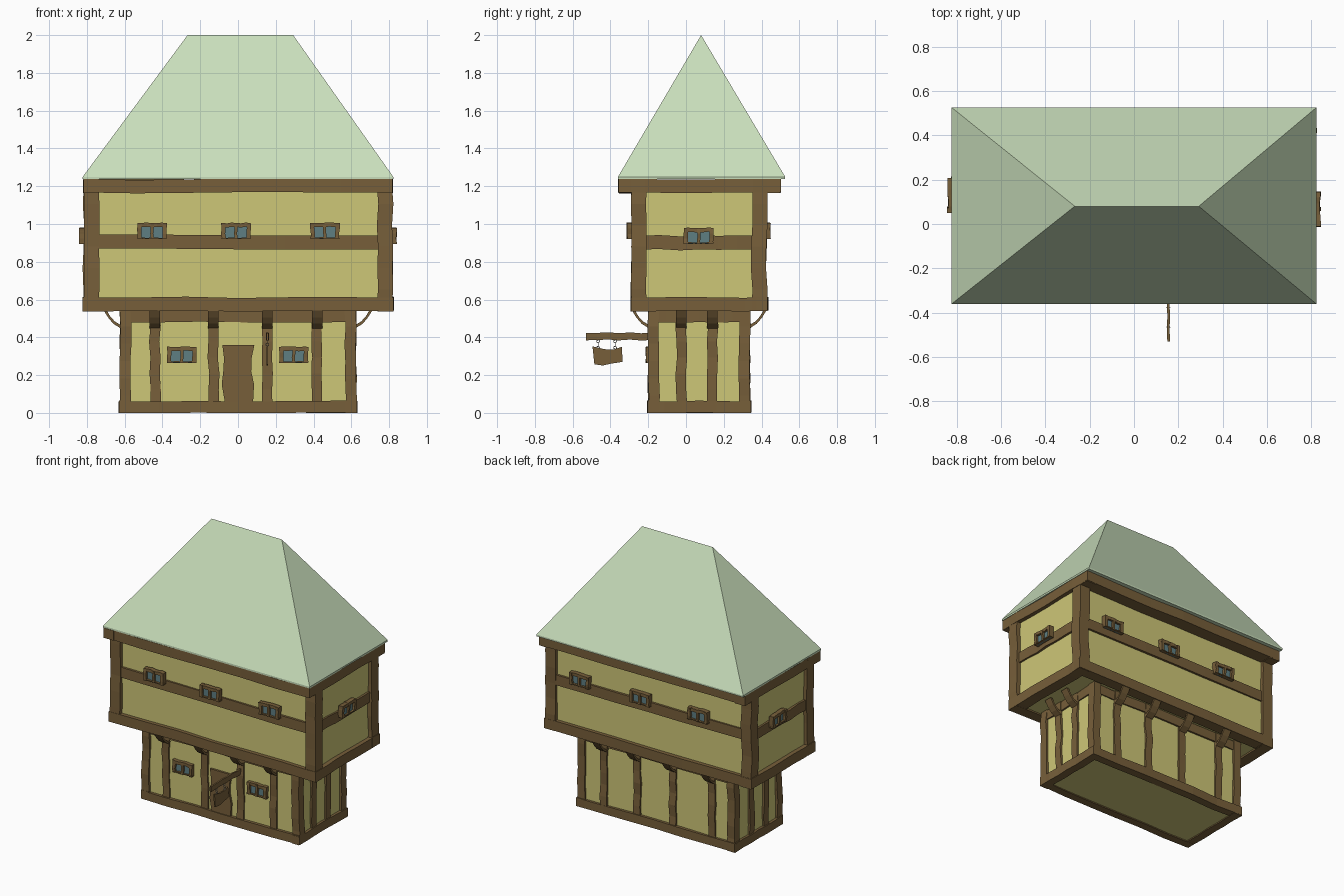
import bpy, bmesh, math, random
from mathutils import Vector, Matrix

if "Cube" in bpy.data.objects:
    bpy.data.objects.remove(bpy.data.objects["Cube"])

random.seed(4)


def srgb(r, g, b):
    f = lambda c: c / 12.92 if c <= 0.04045 else ((c + 0.055) / 1.055) ** 2.4
    return (f(r / 255), f(g / 255), f(b / 255), 1)


def material(name, rgb):
    m = bpy.data.materials.new(name)
    m.diffuse_color = srgb(*rgb)
    m.use_nodes = True
    m.node_tree.nodes["Principled BSDF"].inputs["Base Color"].default_value = m.diffuse_color
    return m


PLASTER = material("yellow plaster", (206, 199, 119))
TIMBER = material("brown timber", (119, 95, 58))
ROOF = material("pale green roof", (201, 222, 187))
GLASS = material("blue grey glass", (94, 126, 130))
METAL = material("grey metal", (150, 150, 146))


def finish(name, bm, mat, matrix=None):
    if matrix:
        bm.transform(matrix)
    bmesh.ops.recalc_face_normals(bm, faces=bm.faces)
    me = bpy.data.meshes.new(name)
    bm.to_mesh(me)
    bm.free()
    me.materials.append(mat)
    ob = bpy.data.objects.new(name, me)
    bpy.context.collection.objects.link(ob)
    return ob


def box(name, lo, hi, mat=TIMBER, wobble=0.0, cuts=6, matrix=None):
    """Box lo..hi, sliced along its longest axis, each slice shifted a little."""
    lo, hi = Vector(lo), Vector(hi)
    size = hi - lo
    ax = max(range(3), key=lambda i: size[i])
    o = [i for i in range(3) if i != ax]
    n = cuts if wobble else 1
    bm = bmesh.new()
    rings = []
    for k in range(n + 1):
        ring = []
        for a, b in ((0, 0), (1, 0), (1, 1), (0, 1)):
            p = Vector()
            p[ax] = lo[ax] + size[ax] * k / n
            p[o[0]] = (lo, hi)[a][o[0]]
            p[o[1]] = (lo, hi)[b][o[1]]
            ring.append(p)
        for s in o:
            d = random.uniform(-wobble, wobble)
            for p in ring:
                p[s] += d
                if p.z < 0.0:
                    p.z = 0.0
        rings.append([bm.verts.new(p) for p in ring])
    for r, q in zip(rings, rings[1:]):
        for i in range(4):
            j = (i + 1) % 4
            bm.faces.new((r[i], r[j], q[j], q[i]))
    bm.faces.new(rings[0])
    bm.faces.new(rings[-1])
    return finish(name, bm, mat, matrix)


def prism(name, outline, thick, mat=TIMBER, matrix=None):
    """Outline in local x, z extruded along y."""
    bm = bmesh.new()
    f = bm.faces.new([bm.verts.new((x, 0, z)) for x, z in outline])
    r = bmesh.ops.extrude_face_region(bm, geom=[f])
    vs = [v for v in r["geom"] if isinstance(v, bmesh.types.BMVert)]
    bmesh.ops.translate(bm, vec=(0, thick, 0), verts=vs)
    return finish(name, bm, mat, matrix)


def place(x, y, z, deg=0):
    return Matrix.Translation((x, y, z)) @ Matrix.Rotation(math.radians(deg), 4, 'Z')


def window(name, matrix):
    # glass plate, outer frame and cross bars, facing local -y
    box(name + "_glass", (-0.068, -0.006, -0.073), (0.068, 0.002, 0.073), GLASS, matrix=matrix)
    for i, x in enumerate((-0.066, 0, 0.066)):
        w = 0.011 if i != 1 else 0.008
        box(f"{name}_upright_{i}", (x - w, -0.022, -0.084), (x + w, 0.012, 0.084),
            wobble=0.003, matrix=matrix)
    for i, z in enumerate((-0.074, 0, 0.074)):
        w = 0.011 if i != 1 else 0.008
        box(f"{name}_bar_{i}", (-0.078, -0.020, z - w), (0.078, 0.012, z + w),
            wobble=0.003, matrix=matrix)


def bracket(name, matrix):
    # thin bent strut from post to overhang, facing local -y
    outer = [(0.0, -0.092), (0.038, -0.068), (0.066, -0.035), (0.09, 0.004)]
    inner = [(0.074, 0.004), (0.054, -0.03), (0.03, -0.056), (0.0, -0.074)]
    m = matrix @ Matrix.Rotation(math.radians(-90), 4, 'Z') @ Matrix.Translation((0, -0.028, 0))
    prism(name, outer + inner, 0.056, TIMBER, m)


# Plaster walls
box("lower_wall", (-0.61, -0.185, 0.008), (0.61, 0.325, 0.56), PLASTER)
box("upper_wall", (-0.79, -0.265, 0.55), (0.79, 0.405, 1.235), PLASTER)


def storey(name, x0, x1, y0, y1, z0, z1, w, bottom, top):
    # corner posts and bottom ring of beams; top gives (z, x out, y out, depth)
    for i, x in enumerate((x0, x1 - w)):
        for j, y in enumerate((y0, y1 - w)):
            box(f"{name}_corner_post_{i}{j}", (x, y, z0), (x + w, y + w, z1), wobble=0.005)
    tz0, tz1, ox, oy, d = top
    for label, a, b, ex, ey, dd in (("bottom", z0, z0 + bottom, 0.004, 0.004, w),
                                    ("top", tz0, tz1, ox, oy, d)):
        X0, X1, Y0, Y1 = x0 - ex, x1 + ex, y0 - ey, y1 + ey
        box(f"{name}_{label}_front_beam", (X0, Y0, a), (X1, Y0 + dd, b), wobble=0.004)
        box(f"{name}_{label}_back_beam", (X0, Y1 - dd, a), (X1, Y1, b), wobble=0.004)
        box(f"{name}_{label}_left_beam", (X0, Y0, a), (X0 + w, Y1, b), wobble=0.003)
        box(f"{name}_{label}_right_beam", (X1 - w, Y0, a), (X1, Y1, b), wobble=0.003)


storey("lower", -0.625, 0.625, -0.2, 0.34, 0.0, 0.55, 0.058, 0.062, (0.48, 0.545, -0.006, -0.006, 0.05))
storey("upper", -0.818, 0.818, -0.288, 0.428, 0.54, 1.22, 0.08, 0.072, (1.165, 1.236, 0.0, 0.07, 0.12))

# Middle rails of the upper storey
box("front_rail", (-0.75, -0.279, 0.868), (0.75, -0.25, 0.942), wobble=0.004)
box("back_rail", (-0.75, 0.39, 0.868), (0.75, 0.419, 0.942), wobble=0.004)
box("left_rail", (-0.806, -0.23, 0.863), (-0.77, 0.37, 0.937), wobble=0.004)
box("right_rail", (0.77, -0.23, 0.863), (0.806, 0.37, 0.937), wobble=0.004)

# Intermediate posts with brackets under the overhang
for i, x in enumerate((-0.44, -0.13, 0.155, 0.42)):
    for side, y, deg in (("front", -0.197, 0), ("back", 0.337, 180)):
        lo, hi = sorted((y, y + (0.03 if deg == 0 else -0.03)))
        box(f"{side}_post_{i}", (x - 0.027, lo, 0.04), (x + 0.027, hi, 0.545), wobble=0.005)
        bracket(f"{side}_bracket_{i}", place(x, y, 0.54, deg))
for i, y in enumerate((-0.025, 0.14)):
    for side, x, deg in (("left", -0.622, -90), ("right", 0.622, 90)):
        lo, hi = sorted((x, x * 0.95))
        box(f"{side}_post_{i}", (lo, y - 0.027, 0.04), (hi, y + 0.027, 0.545), wobble=0.005)
        bracket(f"{side}_bracket_{i}", place(x, y, 0.54, deg))

# Windows
for i, x in enumerate((-0.455, -0.01, 0.46)):
    window(f"upper_front_window_{i}", place(x, -0.291, 0.92))
for i, x in enumerate((-0.40, 0.06, 0.54)):
    window(f"upper_back_window_{i}", place(x, 0.424, 0.92, 180))
window("upper_left_window", place(-0.818, 0.13, 0.895, -90))
window("upper_right_window", place(0.818, 0.067, 0.895, 90))
for i, x in enumerate((-0.297, 0.295)):
    window(f"lower_front_window_{i}", place(x, -0.19, 0.265))

# Crooked door
prism("door", [(-0.07, 0.06), (0.08, 0.06), (0.085, 0.15), (0.07, 0.22), (0.072, 0.29), (0.087, 0.36),
               (-0.083, 0.36), (-0.074, 0.29), (-0.078, 0.22), (-0.086, 0.15)], 0.03, TIMBER,
      place(0, -0.2, 0))

# Hanging sign on an arm, with chains
box("sign_arm", (0.149, -0.53, 0.386), (0.161, -0.18, 0.424), wobble=0.003)
prism("sign_board", [(-0.485, 0.257), (-0.44, 0.251), (-0.39, 0.262), (-0.335, 0.27), (-0.34, 0.35),
                     (-0.38, 0.336), (-0.43, 0.337), (-0.495, 0.352)], 0.01, TIMBER,
      place(0.16, 0, 0, 90))
for i, y in enumerate((-0.465, -0.375)):
    for k in range(3):
        bpy.ops.mesh.primitive_torus_add(
            major_segments=8, minor_segments=4, major_radius=0.008, minor_radius=0.002,
            location=(0.155, y, 0.345 + 0.017 * k),
            rotation=(0, math.pi / 2, 0) if k % 2 == 0 else (math.pi / 2, 0, 0))
        link = bpy.context.object
        link.name = f"sign_chain_{i}_{k}"
        link.data.materials.append(METAL)

# Hipped roof with a thin eave
bm = bmesh.new()
corners = ((-0.822, -0.36), (0.822, -0.36), (0.822, 0.525), (-0.822, 0.525))
low = [bm.verts.new((x, y, 1.238)) for x, y in corners]
eave = [bm.verts.new((x, y, 1.25)) for x, y in corners]
a, b = bm.verts.new((-0.267, 0.08, 2.0)), bm.verts.new((0.292, 0.08, 2.0))
bm.faces.new(low)
for i in range(4):
    j = (i + 1) % 4
    bm.faces.new((low[i], low[j], eave[j], eave[i]))
bm.faces.new((eave[0], eave[1], b, a))
bm.faces.new((eave[1], eave[2], b))
bm.faces.new((eave[2], eave[3], a, b))
bm.faces.new((eave[3], eave[0], a))
finish("roof", bm, ROOF)
